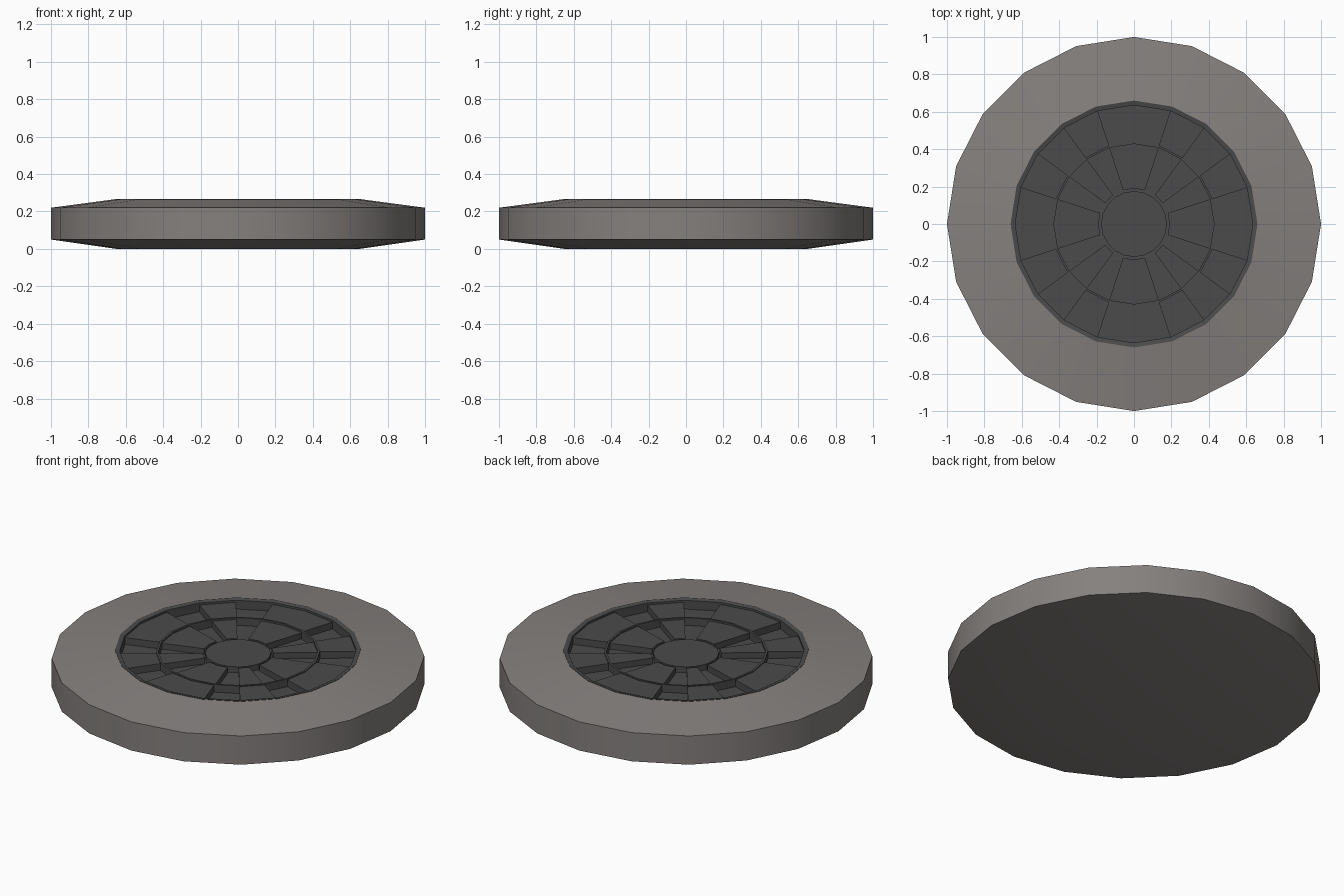
import bpy, bmesh
from math import sin, cos, radians

SIDES = 20
STEP = 360 / SIDES

if "Cube" in bpy.data.objects:
    bpy.data.objects.remove(bpy.data.objects["Cube"], do_unlink=True)


def material(name, color):
    m = bpy.data.materials.new(name)
    m.use_nodes = True
    m.diffuse_color = (*color, 1)
    m.node_tree.nodes["Principled BSDF"].inputs["Base Color"].default_value = (*color, 1)
    return m


warm_grey = material("warm grey", (0.235, 0.218, 0.21))
charcoal = material("charcoal", (0.07, 0.07, 0.07))


def finish(name, bm, mat):
    bmesh.ops.recalc_face_normals(bm, faces=bm.faces)
    mesh = bpy.data.meshes.new(name)
    bm.to_mesh(mesh)
    bm.free()
    mesh.materials.append(mat)
    ob = bpy.data.objects.new(name, mesh)
    bpy.context.collection.objects.link(ob)
    return ob


def point(r, step, z):
    a = radians(step * STEP)
    return (r * cos(a), r * sin(a), z)


def lathe(name, profile, mat, closed=False):
    """Turn a profile of (radius, height) points; open ends get capped."""
    bm = bmesh.new()
    rings = [[bm.verts.new(point(r, i, z)) for i in range(SIDES)] for r, z in profile]
    pairs = list(zip(rings, rings[1:]))
    if closed:
        pairs.append((rings[-1], rings[0]))
    else:
        bm.faces.new(rings[0])
        bm.faces.new(rings[-1])
    for a, b in pairs:
        for i in range(SIDES):
            j = (i + 1) % SIDES
            bm.faces.new((a[i], a[j], b[j], b[i]))
    return finish(name, bm, mat)


def panel(bm, r0, r1, s0, s1, z0, z1):
    """Raised ring segment from step s0 to s1."""
    outline = [(r1, s) for s in range(s0, s1 + 1)] + [(r0, s) for s in range(s1, s0 - 1, -1)]
    low, high = ([bm.verts.new(point(r, s, z)) for r, s in outline] for z in (z0, z1))
    bm.faces.new(low)
    bm.faces.new(high)
    n = len(outline)
    for i in range(n):
        j = (i + 1) % n
        bm.faces.new((low[i], low[j], high[j], high[i]))


# Bevelled disc body with a round opening in its top
FLOOR, TOP = 0.21, 0.265
body = lathe("disc_body", [(0.65, 0), (1, 0.05), (1, 0.22), (0.66, TOP), (0.66, FLOOR - 0.02)], warm_grey)
for o in bpy.context.selected_objects:
    o.select_set(False)
body.select_set(True)
bpy.context.view_layer.objects.active = body
bpy.ops.object.shade_smooth_by_angle(angle=radians(30))

# Recess floor, its border, the middle ridge and the hub
lathe("recess_floor", [(0.655, FLOOR - 0.01), (0.655, FLOOR)], charcoal)
lathe("recess_border", [(0.66, FLOOR), (0.66, TOP + 0.002), (0.635, TOP - 0.003), (0.635, FLOOR)], charcoal, True)
lathe("middle_ridge", [(0.44, FLOOR), (0.44, 0.255), (0.428, 0.255), (0.428, FLOOR)], charcoal, True)
lathe("hub", [(0.176, FLOOR - 0.005), (0.176, 0.245)], charcoal)

# Raised panels on the axes (two steps wide) and the diagonals (one step wide)
outer, inner = bmesh.new(), bmesh.new()
for quarter in range(4):
    start = quarter * SIDES // 4
    for s0, s1 in ((start - 1, start + 1), (start + 2, start + 3)):
        panel(outer, 0.44, 0.635, s0, s1, FLOOR - 0.005, 0.25)
        panel(inner, 0.19, 0.428, s0, s1, FLOOR - 0.005, 0.245)
finish("outer_panels", outer, charcoal)
finish("inner_panels", inner, charcoal)
